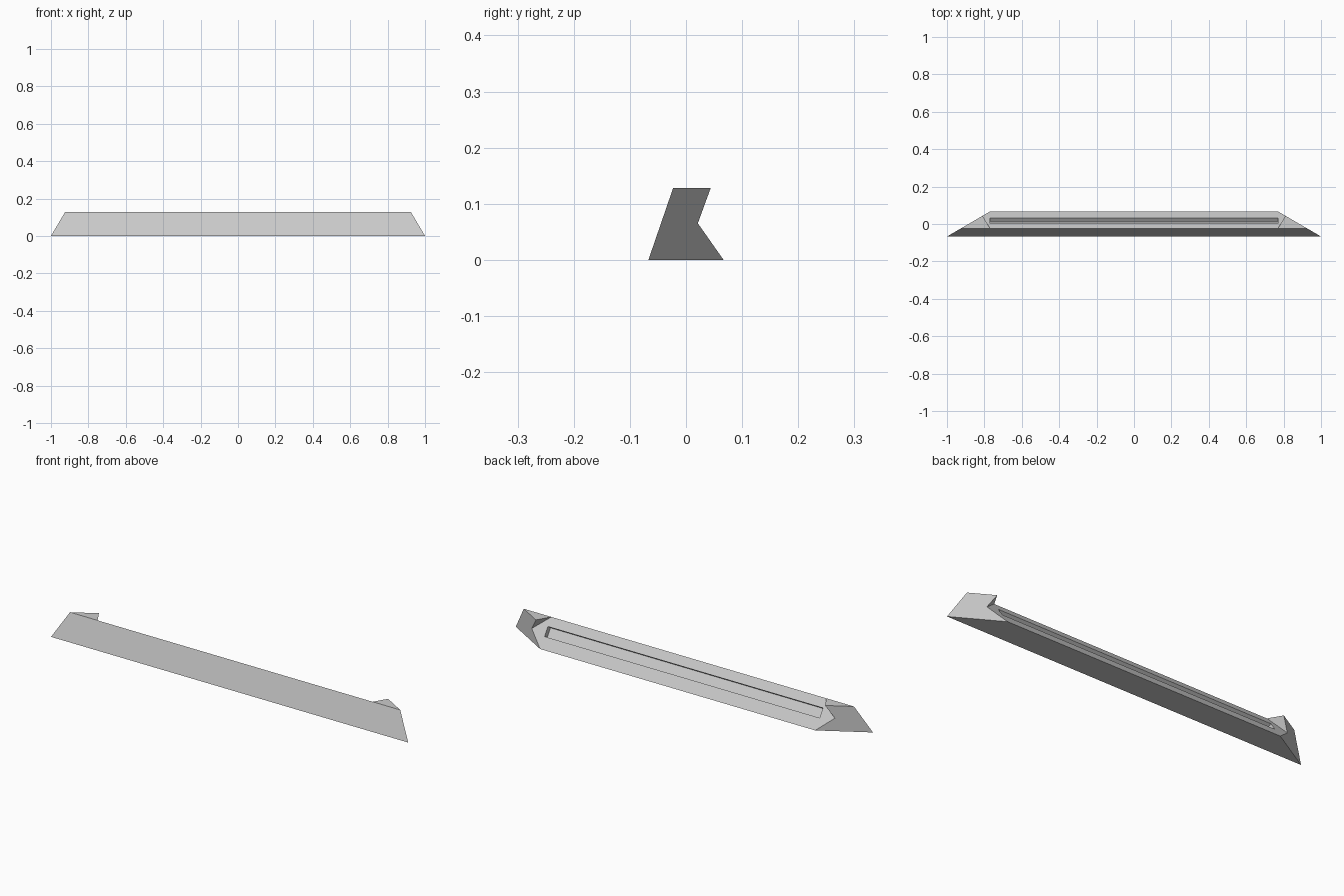
import bpy
import bmesh
import math
from mathutils import Matrix, Vector

cube = bpy.data.objects.get("Cube")
if cube:
    bpy.data.objects.remove(cube, do_unlink=True)

# Overall sizes
DEPTH, HEIGHT = 0.067, 0.128
RIDGE_Y, LIP_Y = -0.023, 0.044
INNER_X = 0.77
MITRE = (1 - INNER_X) / (2 * DEPTH)

grey = bpy.data.materials.new("light grey")
grey.use_nodes = True
colour = (0.6, 0.6, 0.6, 1)
grey.diffuse_color = colour
grey.node_tree.nodes["Principled BSDF"].inputs["Base Color"].default_value = colour


def mitre_x(y):
    """Half length of the bar on the slanted end plane."""
    return 1 - MITRE * (y + DEPTH)


def slope(t):
    """Point (y, z) on the sloping back, from ridge (0) to foot (1)."""
    return RIDGE_Y + (DEPTH - RIDGE_Y) * t, HEIGHT * (1 - t)


def add_object(name, bm):
    bmesh.ops.recalc_face_normals(bm, faces=bm.faces)
    mesh = bpy.data.meshes.new(name)
    bm.to_mesh(mesh)
    bm.free()
    mesh.materials.append(grey)
    obj = bpy.data.objects.new(name, mesh)
    bpy.context.collection.objects.link(obj)
    return obj


# Bar with mitred ends and an overhanging lip at each end
notch_y, notch_z = slope(0.49)
corners = {
    "front": (mitre_x(-DEPTH), -DEPTH, 0),
    "foot": (mitre_x(DEPTH), DEPTH, 0),
    "notch": (mitre_x(notch_y), notch_y, notch_z),
    "lip": (mitre_x(LIP_Y), LIP_Y, HEIGHT),
    "ridge": (mitre_x(RIDGE_Y), RIDGE_Y, HEIGHT),
    "inner": (INNER_X, RIDGE_Y, HEIGHT),
}
bm = bmesh.new()
sides = []
for s in (1, -1):
    v = {k: bm.verts.new((s * x, y, z)) for k, (x, y, z) in corners.items()}
    sides.append(v)
    for names in ("front foot notch lip ridge", "ridge lip inner", "lip notch inner"):
        bm.faces.new([v[n] for n in names.split()])
left, right = sides
for names in ("front ridge inner", "foot notch inner", "front foot"):
    keys = names.split()
    bm.faces.new([left[k] for k in keys] + [right[k] for k in reversed(keys)])
bar = add_object("mitred_bar", bm)

# Long slot cut square into the sloping back
slot_top, slot_bottom = Vector((0, *slope(0.3))), Vector((0, *slope(0.61)))
along = slot_bottom - slot_top
tilt = math.atan2(along.z, along.y)
slot_depth = 0.025
bm = bmesh.new()
bmesh.ops.create_cube(bm, size=1, matrix=(
    Matrix.Translation((slot_top + slot_bottom) / 2)
    @ Matrix.Rotation(tilt, 4, "X")
    @ Matrix.Diagonal((2 * INNER_X, along.length, 2 * slot_depth, 1))))
cutter = add_object("slot_cutter", bm)
cutter.hide_render = True

cut = bar.modifiers.new("slot", "BOOLEAN")
cut.operation = "DIFFERENCE"
cut.solver = "EXACT"
cut.object = cutter
bpy.context.view_layer.objects.active = bar
bpy.ops.object.modifier_apply(modifier=cut.name)
bpy.data.objects.remove(cutter, do_unlink=True)
